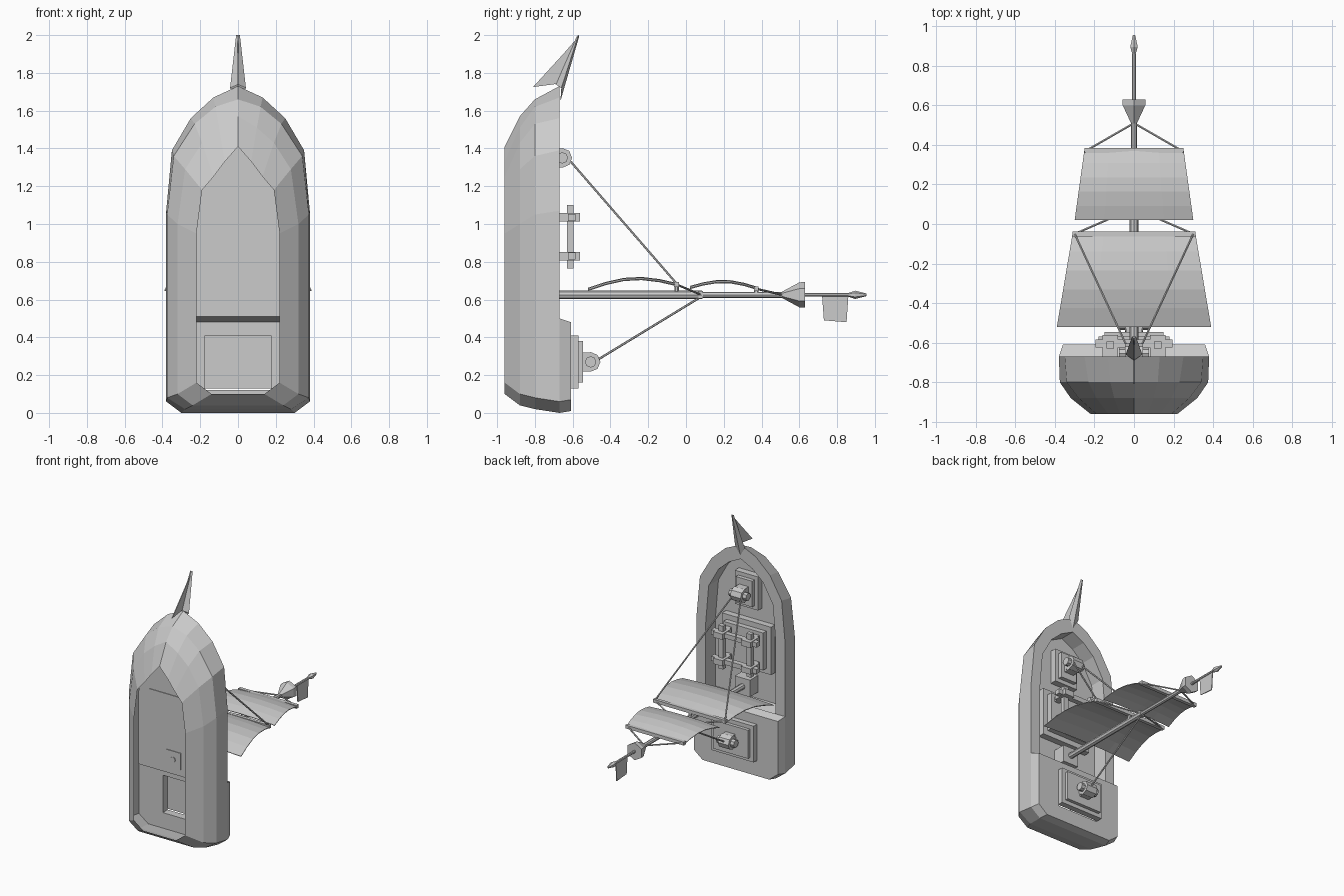
import bpy, bmesh, math
from mathutils import Vector

if "Cube" in bpy.data.objects:
    bpy.data.objects.remove(bpy.data.objects["Cube"], do_unlink=True)

GREY = (0.6, 0.6, 0.6, 1)
mat = bpy.data.materials.new("plain grey")
mat.use_nodes = True
mat.diffuse_color = GREY
mat.node_tree.nodes["Principled BSDF"].inputs["Base Color"].default_value = GREY
MAST_Z = 0.625
DECK = -0.79


def finish(name, bm, normals=True):
    if normals:
        bmesh.ops.recalc_face_normals(bm, faces=bm.faces[:])
    me = bpy.data.meshes.new(name)
    bm.to_mesh(me)
    bm.free()
    me.materials.append(mat)
    ob = bpy.data.objects.new(name, me)
    bpy.context.collection.objects.link(ob)
    return ob


def box(name, x, y, z):
    """Box from (low, high) ranges."""
    bm = bmesh.new()
    bmesh.ops.create_cube(bm, size=1)
    for v in bm.verts:
        for i, (a, b) in enumerate((x, y, z)):
            v.co[i] = (a + b) / 2 + v.co[i] * (b - a)
    return finish(name, bm)


def rod(name, a, b, r1, r2=None, sides=8):
    """Straight tapered rod between two points."""
    a, b = Vector(a), Vector(b)
    bm = bmesh.new()
    bmesh.ops.create_cone(bm, cap_ends=True, segments=sides, radius1=r1,
                          radius2=r1 if r2 is None else r2, depth=(b - a).length)
    q = (b - a).to_track_quat('Z', 'Y')
    for v in bm.verts:
        v.co = q @ v.co + (a + b) / 2
    return finish(name, bm)


def mirrored_ring(bm, half, y):
    """Closed loop from a half outline that starts and ends on x = 0."""
    pts = half + [(-x, z) for x, z in half[-2:0:-1]]
    return [bm.verts.new((x, y, z)) for x, z in pts]


def bridge(bm, a, b, keep=lambda i: True):
    n = len(a)
    for i in range(n):
        if keep(i):
            bm.faces.new((a[i], a[(i + 1) % n], b[(i + 1) % n], b[i]))


# Hull: open-bottomed shell, gunwale and sunken main deck
def outline(aft, corner, w, mid, shoulder, quarter, near, tip):
    return [(0, aft), (corner, aft), (w, aft + 0.06), (w, 0.5), (w, mid),
            shoulder, quarter, near, (0, tip)]


bm = bmesh.new()
rings = [
    (outline(0.10, 0.14, 0.22, 0.95, (0.19, 1.18), (0.13, 1.25), (0.07, 1.33), 1.41), -0.96),
    (outline(0.04, 0.24, 0.32, 1.0, (0.28, 1.29), (0.19, 1.43), (0.10, 1.51), 1.57), -0.88),
    (outline(0.02, 0.28, 0.375, 1.05, (0.34, 1.36), (0.23, 1.53), (0.12, 1.62), 1.66), -0.80),
    (outline(0.0, 0.30, 0.38, 1.07, (0.35, 1.39), (0.25, 1.56), (0.13, 1.67), 1.73), -0.67),
]
loops = [mirrored_ring(bm, h, y) for h, y in rings]
for a, b in zip(loops, loops[1:]):
    bridge(bm, a, b)
inner = [(0, 0.48), (0.15, 0.48), (0.24, 0.48), (0.30, 0.48), (0.30, 1.05),
         (0.275, 1.34), (0.19, 1.49), (0.10, 1.57), (0, 1.62)]
rim = mirrored_ring(bm, inner, -0.67)
floor = mirrored_ring(bm, [(x, max(z, 0.51)) for x, z in inner], DECK)
bridge(bm, loops[-1], rim, lambda i: 3 <= i <= 12)
bridge(bm, rim, floor)
bm.faces.new(floor)
finish("hull", bm)

# Raised stern deck with a hatch well in its underside
bm = bmesh.new()
low = mirrored_ring(bm, [(0, 0), (0.30, 0), (0.38, 0.06), (0.38, 0.5), (0, 0.5)], -0.67)
top = mirrored_ring(bm, [(0, 0.01), (0.285, 0.01), (0.36, 0.07), (0.36, 0.48), (0, 0.48)], -0.61)
bridge(bm, low, top)
bm.faces.new(low)
bm.faces.new(top)
stern = finish("stern_deck", bm)
well = box("well_cutter", (-0.175, 0.175), (-0.8, -0.5), (0.12, 0.41))
well.hide_render = True
well.hide_viewport = True
well.display_type = 'WIRE'
cut = stern.modifiers.new("well", 'BOOLEAN')
cut.operation = 'DIFFERENCE'
cut.object = well
cut.solver = 'EXACT'


# Stepped platforms and winches at bow and stern
def stepped(name, w, y0, y1, y2, z0, z1, step):
    box(name + "_base", (-w, w), (y0, y1), (z0, z1))
    box(name + "_top", (step - w, w - step), (y1, y2), (z0 + step, z1 - step))


def winch(name, y, z, foot):
    box(name + "_foot", (-0.04, 0.04), (foot, y), (z - 0.05, z + 0.05))
    rod(name + "_drum", (-0.045, y, z), (0.045, y, z), 0.052, sides=8)
    rod(name + "_axle", (-0.075, y, z), (0.075, y, z), 0.03, sides=8)


stepped("stern_platform", 0.18, -0.615, -0.57, -0.545, 0.13, 0.41, 0.03)
winch("stern_winch", -0.505, 0.27, -0.55)
stepped("bow_platform", 0.10, DECK - 0.005, -0.74, -0.71, 1.22, 1.48, 0.03)
winch("bow_winch", -0.655, 1.35, -0.715)

# Main hatch with a lattice of crossed beams
stepped("main_hatch", 0.21, DECK - 0.005, -0.74, -0.70, 0.75, 1.12, 0.04)
for s, side in ((1, "left"), (-1, "right")):
    x = s * 0.12
    box(side + "_long_beam", (x - 0.02, x + 0.02), (-0.63, -0.595), (0.765, 1.10))
    for z in (0.83, 1.035):
        box(side + "_knot", (x - 0.04, x + 0.04), (-0.67, -0.56), (z - 0.022, z + 0.022))
        box(side + "_post", (x - 0.02, x + 0.02), (-0.71, -0.65), (z - 0.018, z + 0.018))
for z in (0.83, 1.035):
    box("cross_beam", (-0.195, 0.195), (-0.625, -0.585), (z - 0.018, z + 0.018))

# Mast, foot, lookout, tip and flag
box("mast_foot", (-0.065, 0.065), (DECK - 0.005, -0.69), (0.56, 0.69))
rod("lower_mast", (0, -0.80, MAST_Z), (0, 0.085, MAST_Z), 0.022)
rod("middle_mast", (0, 0.08, MAST_Z), (0, 0.51, MAST_Z), 0.016)
rod("upper_mast", (0, 0.50, MAST_Z), (0, 0.90, MAST_Z), 0.01)
rod("lookout_cone", (0, 0.50, MAST_Z), (0, 0.60, MAST_Z), 0.012, 0.066, 6)
rod("lookout_rim", (0, 0.60, MAST_Z), (0, 0.63, MAST_Z), 0.066, 0.068, 6)
rod("tip_swell", (0, 0.86, MAST_Z), (0, 0.895, MAST_Z), 0.01, 0.022, 6)
rod("tip_point", (0, 0.895, MAST_Z), (0, 0.955, MAST_Z), 0.022, 0.007, 6)


def plate(name, pts, thick=0.006):
    """Thin upright plate in the centre plane from (y, z) points."""
    bm = bmesh.new()
    a, b = ([bm.verts.new((x, y, z)) for y, z in pts] for x in (-thick / 2, thick / 2))
    bridge(bm, a, b)
    bm.faces.new(a)
    bm.faces.new(b)
    return finish(name, bm)


plate("flag", [(0.72, 0.625), (0.73, 0.49), (0.85, 0.48), (0.86, 0.625)])


# Billowing sails: flat facets along the mast, slight bow across it
def sail(name, y0, y1, w0, w1, z0, z1, rise):
    bm = bmesh.new()
    rows, cols, grid = 5, 4, []
    for i in range(rows + 1):
        t = i / rows
        w = w0 + (w1 - w0) * t
        z = z0 + (z1 - z0) * t + rise * math.sin(math.pi * t)
        grid.append([bm.verts.new((w * (2 * j / cols - 1), y0 + (y1 - y0) * t,
                     z + 0.012 * (1 - (2 * j / cols - 1) ** 2))) for j in range(cols + 1)])
    for a, b in zip(grid, grid[1:]):
        for j in range(cols):
            bm.faces.new((a[j], a[j + 1], b[j + 1], b[j]))
    ob = finish(name, bm, False)
    ob.modifiers.new("cloth", 'SOLIDIFY').thickness = 0.005


sail("lower_sail", -0.52, -0.045, 0.39, 0.31, 0.65, 0.675, 0.045)
sail("upper_sail", 0.02, 0.38, 0.30, 0.25, 0.66, 0.655, 0.035)

# Yards and rigging
for name, w, y, z, head in (("lower", 0.31, -0.05, 0.68, 0.08), ("upper", 0.25, 0.372, 0.657, 0.51)):
    box(name + "_yard", (-w, w), (y - 0.013, y + 0.013), (z - 0.013, z + 0.013))
    rod(name + "_yard_sling", (0, y, MAST_Z), (0, y, z), 0.012, sides=6)
    for s in (-1, 1):
        rod(name + "_lift", (s * (w - 0.01), y, z), (0, head, MAST_Z), 0.006, sides=6)
for s in (-1, 1):
    rod("bow_stay", (s * 0.04, -0.61, 1.33), (s * 0.30, -0.05, 0.685), 0.006, sides=6)
rod("stern_stay", (0, -0.47, 0.28), (0, 0.08, 0.615), 0.006, sides=6)
box("mast_collar", (-0.02, 0.02), (0.065, 0.09), (0.605, 0.645))

# Bow spike with a thin fin
bm = bmesh.new()
base = [bm.verts.new(p) for p in ((-0.042, -0.66, 1.72), (0, -0.69, 1.74),
                                  (0.042, -0.66, 1.72), (0, -0.665, 1.65))]
tip = [bm.verts.new((x, -0.57 + d, 2.0 - abs(d))) for x, d in
       ((-0.01, 0), (0, -0.01), (0.01, 0), (0, 0.005))]
bridge(bm, base, tip)
bm.faces.new(base)
bm.faces.new(tip)
finish("bow_spike", bm)
plate("bow_fin", [(-0.81, 1.725), (-0.65, 1.90), (-0.58, 1.98), (-0.66, 1.745)])
